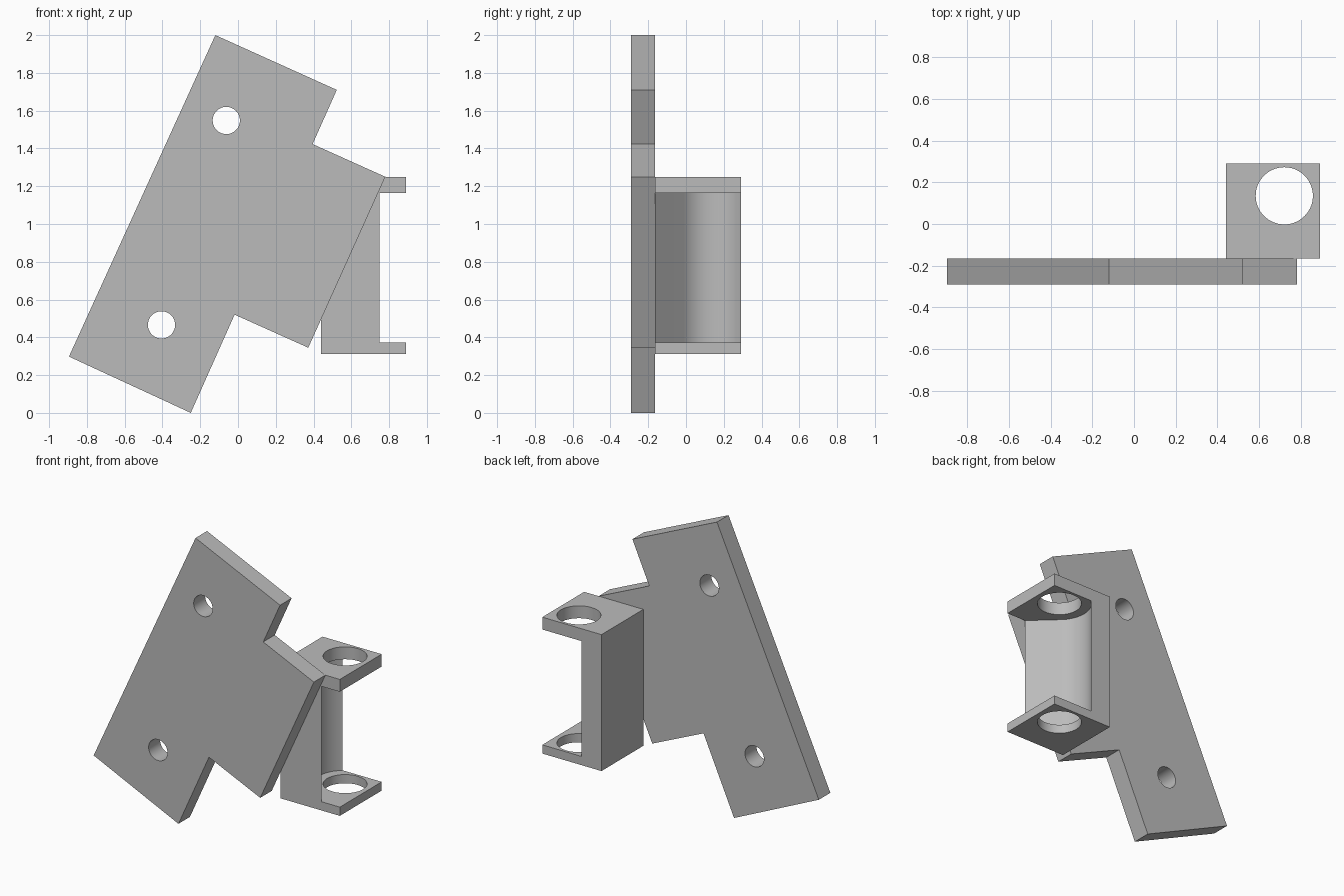
import bpy
import bmesh
from math import cos, sin, radians
from mathutils import Vector

default = bpy.data.objects.get("Cube")
if default:
    bpy.data.objects.remove(default)

grey = bpy.data.materials.new("plain grey")
grey.use_nodes = True
colour = (0.5, 0.5, 0.5, 1)
grey.diffuse_color = colour
grey.node_tree.nodes["Principled BSDF"].inputs["Base Color"].default_value = colour


def prism(name, outline, start, end, upright=True):
    """Extrude an outline along z, or along y when it is drawn in x and z."""
    bm = bmesh.new()
    place = (lambda a, b: (a, b, start)) if upright else (lambda a, b: (a, start, b))
    face = bm.faces.new([bm.verts.new(place(a, b)) for a, b in outline])
    moved = bmesh.ops.extrude_face_region(bm, geom=[face])["geom"]
    offset = Vector((0, 0, end - start)) if upright else Vector((0, end - start, 0))
    bmesh.ops.translate(bm, vec=offset,
                        verts=[v for v in moved if isinstance(v, bmesh.types.BMVert)])
    bmesh.ops.recalc_face_normals(bm, faces=bm.faces)
    mesh = bpy.data.meshes.new(name)
    bm.to_mesh(mesh)
    bm.free()
    obj = bpy.data.objects.new(name, mesh)
    bpy.context.collection.objects.link(obj)
    mesh.materials.append(grey)
    return obj


def arc(centre, radius, first, last, steps):
    angles = [radians(first + (last - first) * i / steps) for i in range(steps + 1)]
    return [(centre[0] + radius * cos(a), centre[1] + radius * sin(a)) for a in angles]


def circle(centre, radius):
    return arc(centre, radius, 0, 360, 64)[:-1]


def cut(obj, cutters):
    """Subtract the cutters, then smooth only the curved walls."""
    bpy.ops.object.select_all(action="DESELECT")
    bpy.context.view_layer.objects.active = obj
    obj.select_set(True)
    for cutter in cutters:
        cutter.hide_render = True
        mod = obj.modifiers.new("cut", "BOOLEAN")
        mod.operation = "DIFFERENCE"
        mod.solver = "EXACT"
        mod.object = cutter
        bpy.ops.object.modifier_apply(modifier=mod.name)
        bpy.data.objects.remove(cutter)
    bpy.ops.object.shade_smooth_by_angle(angle=radians(30))


# Tilted mounting plate with a side tab and two screw holes
plate = prism("mounting_plate",
              [(-0.12, 2.0), (0.523, 1.71), (0.395, 1.423), (0.78, 1.25),
               (0.372, 0.345), (-0.018, 0.52), (-0.25, 0.0), (-0.895, 0.298)],
              -0.29, -0.165, upright=False)
cut(plate, [prism("screw_hole", circle(c, 0.072), -0.4, 0, upright=False)
            for c in ((-0.062, 1.548), (-0.405, 0.466))])

# Holder block: vertical web with a drilled shelf at top and bottom
axis = (0.72, 0.135)
holder = prism("rod_holder",
               [(0.44, -0.165), (0.89, -0.165), (0.89, 0.29), (0.44, 0.29)],
               0.312, 1.25)

# Recess with a rounded back and a slanted side, open to the right and back
recess = prism("recess",
               arc(axis, 0.2, 90, 227, 40) + [(0.894, -0.3), (1.1, -0.3), (1.1, 0.335)],
               0.372, 1.165)
bore = prism("bore", circle(axis, 0.137), 0.1, 1.5)
cut(holder, [recess, bore])
